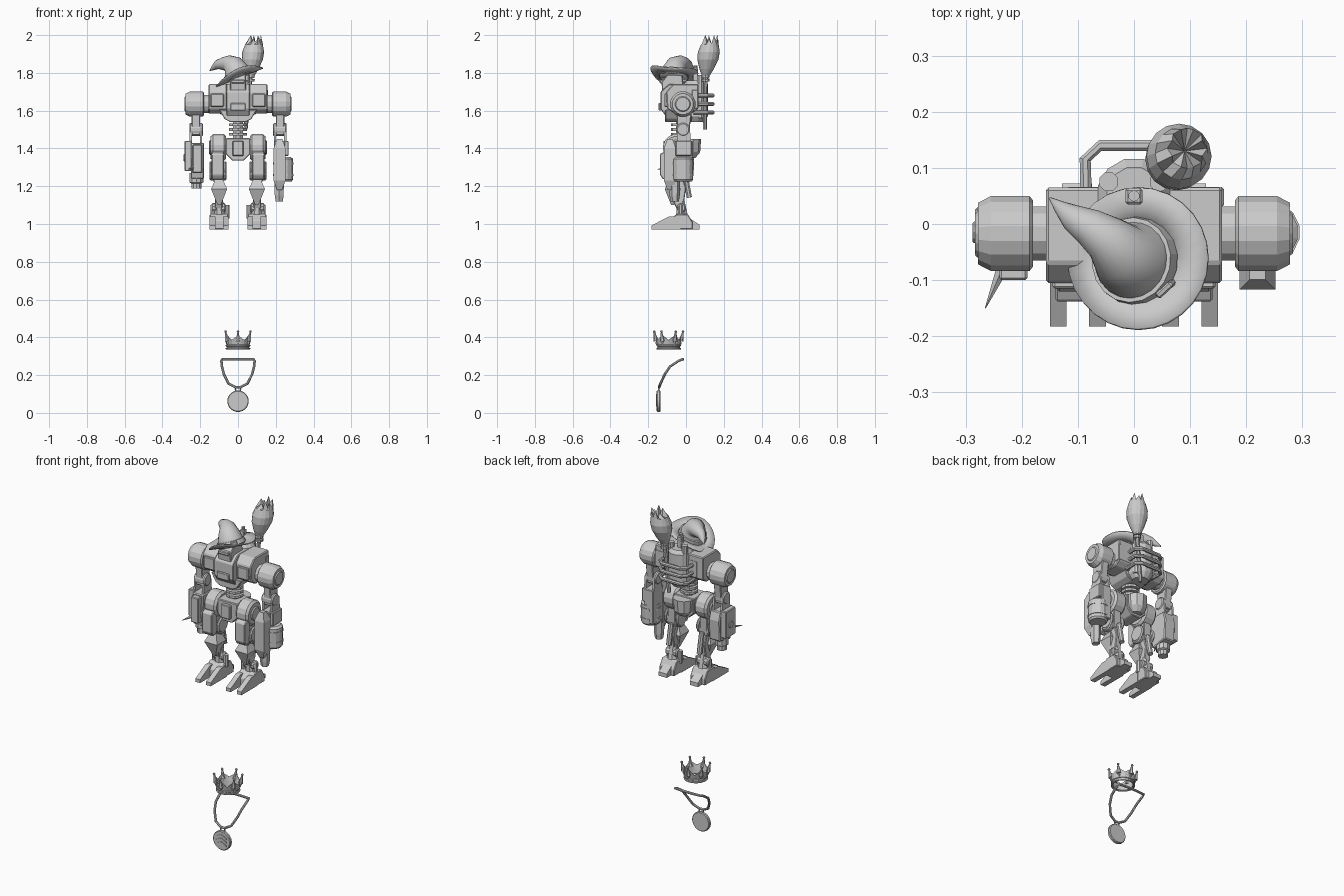
import bpy, bmesh, math
from math import sin, cos, pi
from mathutils import Vector, Matrix

def finish(name, bm, bevel=0, smooth=False):
    bmesh.ops.recalc_face_normals(bm, faces=bm.faces)
    me = bpy.data.meshes.new(name)
    bm.to_mesh(me)
    bm.free()
    ob = bpy.data.objects.new(name, me)
    bpy.context.collection.objects.link(ob)
    if bevel:
        m = ob.modifiers.new("bevel", 'BEVEL')
        m.width, m.segments = bevel, 1
    if smooth:
        for p in me.polygons:
            p.use_smooth = True
    return ob

def box(name, x, y, z, bevel=0.004):
    bm = bmesh.new()
    bmesh.ops.create_cube(bm, size=1)
    for v in bm.verts:
        v.co = Vector([(a[0] + a[1]) / 2 + c * (a[1] - a[0]) for a, c in zip((x, y, z), v.co)])
    return finish(name, bm, bevel)

def prism(name, pts, lo, hi, axis='X', bevel=0):
    """Extrude a (y,z) profile along x, or an (x,z) profile along y."""
    bm = bmesh.new()
    at = (lambda p, t: (t, p[0], p[1])) if axis == 'X' else (lambda p, t: (p[0], t, p[1]))
    a = [bm.verts.new(at(p, lo)) for p in pts]
    b = [bm.verts.new(at(p, hi)) for p in pts]
    bm.faces.new(a)
    bm.faces.new(b)
    for i in range(len(pts)):
        j = (i + 1) % len(pts)
        bm.faces.new((a[i], a[j], b[j], b[i]))
    return finish(name, bm, bevel)

def loft(name, pts, radii, n=12, smooth=False, closed=False):
    """Round rings of given radii swept along a path of points."""
    P = [Vector(p) for p in pts]
    k = len(P)
    R = radii if isinstance(radii, (list, tuple)) else [radii] * k
    bm = bmesh.new()
    rings = []
    for i in range(k):
        d = (P[(i + 1) % k] - P[i - 1]) if closed else (P[min(i + 1, k - 1)] - P[max(i - 1, 0)])
        q = d.to_track_quat('Z', 'Y')
        rings.append([bm.verts.new(P[i] + q @ Vector((R[i] * cos(2 * pi * (j + .5) / n),
                      R[i] * sin(2 * pi * (j + .5) / n), 0))) for j in range(n)])
    for i in range(k if closed else k - 1):
        a, b = rings[i], rings[(i + 1) % k]
        for j in range(n):
            bm.faces.new((a[j], a[(j + 1) % n], b[(j + 1) % n], b[j]))
    if not closed:
        bm.faces.new(rings[0])
        bm.faces.new(rings[-1])
    return finish(name, bm, 0, smooth)

def drum(name, x0, x1, y, z, r, n=14, ch=0.006):
    e = ch if x1 > x0 else -ch
    return loft(name, [(x0, y, z), (x0 + e, y, z), (x1 - e, y, z), (x1, y, z)], [r - ch, r, r, r - ch], n)

# torso
prism("chest_core", [(-.10, 1.56), (-.135, 1.61), (-.135, 1.70), (-.09, 1.74), (.05, 1.74), (.06, 1.60), (.03, 1.56)], -.062, .062, bevel=.004)
box("chest_intake", (-.04, .04), (-.145, -.12), (1.60, 1.64))
prism("belly_plate", [(-.10, 1.605), (.10, 1.605), (.07, 1.555), (.04, 1.54), (-.04, 1.54), (-.07, 1.555)], -.11, .03, 'Y', .003)
for z in (1.525, 1.50, 1.475):
    loft("waist_rib", [(0, -.03, z - .007), (0, -.03, z + .007)], .05, 10)
loft("spine", [(0, -.025, 1.42), (0, -.025, 1.56)], .03, 8)

# head
prism("head", [(-.125, 1.70), (-.13, 1.75), (-.10, 1.79), (-.02, 1.79), (-.01, 1.70)], -.042, .042, bevel=.004)
box("visor", (-.035, .035), (-.14, -.11), (1.745, 1.765))

# pelvis
prism("pelvis", [(-.065, 1.455), (.065, 1.455), (.065, 1.37), (.03, 1.335), (-.03, 1.335), (-.065, 1.37)], -.10, .02, 'Y', .004)
box("groin_plate", (-.028, .028), (-.12, -.09), (1.36, 1.44))
loft("rear_skirt", [(0, .02, 1.35), (0, .02, 1.38), (0, .02, 1.45)], [.03, .055, .06], 10)

for s in (-1, 1):
    def X(a, b):
        return tuple(sorted((s * a, s * b)))
    # shoulders
    prism("shoulder_block", [(-.10, 1.61), (-.105, 1.70), (-.07, 1.74), (.065, 1.74), (.065, 1.61), (.03, 1.585), (-.06, 1.585)], s * .058, s * .157, bevel=.005)
    box("chest_panel", X(.075, .145), (-.115, -.09), (1.62, 1.69))
    drum("shoulder_axle", s * .15, s * .19, -.017, 1.635, .05, 12)
    loft("shoulder_drum", [(s * x, -.017, 1.635) for x in (.18, .186, .255, .278)], [.06, .068, .068, .056], 16)
    drum("shoulder_cap", s * .27, s * .283, -.017, 1.635, .042, 14)
    # upper arms
    prism("upper_arm", [(-.05, 1.59), (.03, 1.59), (.015, 1.47), (-.045, 1.47)], s * .20, s * .245, bevel=.004)
    drum("elbow", s * .185, s * .258, -.015, 1.50, .036, 12)
    for x in (.19, .244):
        prism("elbow_fork", [(-.045, 1.51), (.02, 1.51), (.03, 1.40), (-.05, 1.40)], s * x, s * (x + .012))
    # hips and thighs
    drum("hip_drum", s * .063, s * .145, -.05, 1.405, .072, 16, .012)
    drum("hip_cap", s * .14, s * .153, -.05, 1.405, .04, 12)
    prism("thigh", [(-.10, 1.38), (-.01, 1.38), (-.015, 1.24), (-.09, 1.22)], s * .08, s * .13, bevel=.004)
    prism("thigh_guard", [(-.11, 1.385), (-.138, 1.37), (-.138, 1.26), (-.12, 1.235), (-.09, 1.25), (-.09, 1.385)], s * .075, s * .14, bevel=.004)
    drum("knee", s * .062, s * .15, -.055, 1.27, .042, 12)
    for x in (.06, .136):
        drum("knee_disc", s * x, s * (x + .016), -.05, 1.285, .048, 12)
    # shin with diamond plate
    prism("shin", [(-.08, 1.27), (-.025, 1.27), (0, 1.19), (-.01, 1.12), (-.05, 1.08), (-.075, 1.14)], s * .083, s * .122, bevel=.004)
    loft("shin_plate", [(s * .10, -.07, z) for z in (1.10, 1.185, 1.255)], [.012, .06, .016], 4)
    loft("calf_piston", [(s * .10, -.005, 1.26), (s * .10, .018, 1.14)], .015, 8)
    # ankles and feet
    drum("ankle", s * .065, s * .14, -.025, 1.085, .025, 10)
    for x in (.058, .132):
        loft("ankle_strut", [(s * x, -.03, 1.03), (s * x, -.03, 1.10)], .014, 8)
    loft("ankle_post", [(s * .1, -.02, 1.03), (s * .1, -.03, 1.13)], [.035, .022], 8)
    prism("foot", [(-.09, .972), (-.09, 1.02), (-.05, 1.052), (.01, 1.052), (.035, 1.01), (.035, .972)], s * .052, s * .15, bevel=.004)
    prism("heel", [(.02, .972), (.02, 1.03), (.072, .995), (.072, .972)], s * .075, s * .128)
    for x in (.05, .12):
        prism("toe", [(-.183, .972), (-.183, .992), (-.09, 1.04), (-.03, 1.04), (-.03, .972)], s * x, s * (x + .03))

# cannon arm on the left of the front view
prism("cannon_forearm", [(-.07, 1.43), (.03, 1.43), (.045, 1.38), (.04, 1.26), (-.06, 1.24), (-.075, 1.30)], -.25, -.18, bevel=.005)
box("cannon_side_plate", (-.283, -.245), (-.06, .03), (1.28, 1.44))
box("cannon_front_plate", (-.24, -.19), (-.10, -.06), (1.27, 1.42))
drum("cannon_bolt", -.275, -.288, -.015, 1.35, .02, 10, .003)
loft("barrel", [(-.22, -.02, 1.27), (-.22, -.02, 1.22), (-.22, -.02, 1.215), (-.22, -.02, 1.188)], [.038, .038, .028, .028], 10)
loft("spike", [(-.235, -.08, 1.30), (-.265, -.15, 1.29)], [.012, .001], 6)
# blade arm on the right
box("blade_forearm", (.19, .25), (-.06, .035), (1.24, 1.44))
box("blade_mount", (.245, .268), (-.055, .03), (1.36, 1.44))
loft("canister", [(.24, -.015, z) for z in (1.225, 1.235, 1.345, 1.355)], [.045, .053, .053, .04], 14)
for z in (1.26, 1.32):
    loft("canister_band", [(.24, -.015, z - .006), (.24, -.015, z + .006)], .056, 14)
loft("blade_guard", [(.22, -.085, z) for z in (1.18, 1.23, 1.40, 1.45)], [.018, .045, .045, .02], 4)
loft("blade", [(.218, -.06, z) for z in (1.12, 1.15, 1.25)], [.022, .027, .03], 6)

# backpack
loft("reactor", [(0, .052, z) for z in (1.54, 1.57, 1.74, 1.76)], [.045, .066, .066, .05], 12)
box("pack_frame", (-.12, .16), (.03, .066), (1.61, 1.71))
box("exhaust_post", (-.015, .015), (.035, .064), (1.70, 1.825))
loft("exhaust_pipe", [(0, .05, 1.82), (0, .05, 1.84)], .01, 10)
for s in (-1, 1):
    loft("pack_tube", [(s * .045, .075, 1.56), (s * .045, .075, 1.79)], .018, 8)
for z in (1.59, 1.635, 1.68):
    loft("pack_hoop", [(-.085, .04, z), (-.087, .115, z), (-.06, .14, z), (.06, .14, z), (.087, .115, z), (.085, .04, z)], .011, 8)

# broom
loft("broom_stick", [(.04, .10, 1.50), (.068, .105, 1.79)], .011, 8)
for t in (1.755, 1.775):
    loft("broom_binding", [(.066, .104, t), (.067, .104, t + .014)], .022, 10)
bm = bmesh.new()
rows = []
N = 16
for z, r in ((1.78, .018), (1.82, .038), (1.87, .056), (1.91, .058), (1.95, .047)):
    t = (z - 1.78) / .2
    rows.append([bm.verts.new((.066 + .022 * t + r * cos(2 * pi * j / N), .104 + .026 * t + r * sin(2 * pi * j / N),
                 z)) for j in range(N)])
rows.append([bm.verts.new((.095 + .036 * cos(2 * pi * j / N) * (1, .8)[j % 2], .135 + .036 * sin(2 * pi * j / N),
             (1.955, 2.0 if j % 4 == 1 else 1.98)[j % 2])) for j in range(N)])
for a, b in zip(rows, rows[1:]):
    for j in range(N):
        bm.faces.new((a[j], a[(j + 1) % N], b[(j + 1) % N], b[j]))
hub = bm.verts.new((.09, .13, 1.94))
for j in range(N):
    bm.faces.new((rows[-1][j], rows[-1][(j + 1) % N], hub))
bm.faces.new(rows[0])
finish("broom_bristles", bm)

# hat
bm = bmesh.new()
rows = []
N = 28
for r in (.06, .09, .125):
    row = []
    for j in range(N):
        x, y = r * cos(2 * pi * j / N), r * sin(2 * pi * j / N)
        curl = (.05 if y < 0 else .025) * (y / .125) ** 2
        row.append(bm.verts.new((.006 + x, -.061 + y, 1.778 + .40 * x + curl)))
    rows.append(row)
for a, b in zip(rows, rows[1:]):
    for j in range(N):
        bm.faces.new((a[j], a[(j + 1) % N], b[(j + 1) % N], b[j]))
brim = finish("hat_brim", bm, 0, True)
brim.modifiers.new("thickness", 'SOLIDIFY').thickness = .006
loft("hat_crown", [(.005, -.065, 1.775), (-.008, -.062, 1.808), (-.025, -.05, 1.838), (-.05, -.025, 1.85),
     (-.08, -.005, 1.848), (-.11, .012, 1.843), (-.132, .03, 1.825), (-.15, .046, 1.812)],
     [.076, .068, .056, .043, .034, .024, .012, .002], 20, True)
loft("hat_band", [(.004, -.066, 1.782), (-.005, -.064, 1.804)], [.080, .076], 18)
buckle = box("hat_buckle", (-.018, .018), (-.006, .006), (-.016, .016), .003)
buckle.matrix_world = Matrix.Translation((.057, -.115, 1.815)) @ Matrix.Rotation(.75, 4, 'Z') @ Matrix.Rotation(-.3, 4, 'Y')

# crown: flared open wall with zigzag rim and ball-tipped points
C = Vector((0, -.092, .34))
bm = bmesh.new()
N = 24
def ring(r, zs):
    return [bm.verts.new(C + Vector((r * sin(2 * pi * j / N), -r * cos(2 * pi * j / N), zs(j)))) for j in range(N)]
rows = [ring(.058, lambda j: 0), ring(.062, lambda j: .025), ring(.069, lambda j: .045 + .0125 * abs(j % 4 - 2))]
for a, b in zip(rows, rows[1:]):
    for j in range(N):
        bm.faces.new((a[j], a[(j + 1) % N], b[(j + 1) % N], b[j]))
wall = finish("crown_wall", bm)
wall.modifiers.new("thickness", 'SOLIDIFY').thickness = .005
for z in (.34, .357):
    loft("crown_trim", [C + Vector((.061 * cos(2 * pi * i / N), .061 * sin(2 * pi * i / N), z - .34)) for i in range(N)], .005, 6, False, True)
for i in range(6):
    d = Vector((sin(i * pi / 3), -cos(i * pi / 3), 0))
    p = C + d * .076 + Vector((0, 0, .09))
    loft("crown_point", [C + d * .066 + Vector((0, 0, .04)), p], [.014, .003], 6)
    loft("crown_ball", [p + Vector((0, 0, h)) for h in (-.007, -.004, 0, .004, .007)], [.002, .006, .0075, .006, .002], 8)
    g = C + d * .064 + Vector((0, 0, .03))
    loft("crown_gem", [g - Vector((0, 0, .014)), g, g + Vector((0, 0, .014))], [.001, .008, .001], 4)

# medal on a cord
loft("medal_disc", [(0, y, .062) for y in (-.155, -.151, -.139, -.135)], [.053, .057, .057, .053], 24)
for z in (.045, .066, .087):
    prism("medal_chevron", [(-.032, z - .012), (0, z + .004), (.032, z - .012), (.032, z - .003), (0, z + .013), (-.032, z - .003)], -.159, -.15, 'Y')
loft("medal_ring", [(.014 * cos(a * pi / 6), -.143, .126 + .014 * sin(a * pi / 6)) for a in range(12)], .004, 6, False, True)
half = [(.03, -.016, .283), (.085, -.02, .283), (.088, -.04, .275), (.085, -.085, .245), (.075, -.112, .205), (.05, -.135, .155), (.012, -.143, .135)]
loft("medal_cord", half + [(-x, y, z) for x, y, z in reversed(half)], .007, 8, False, True)
